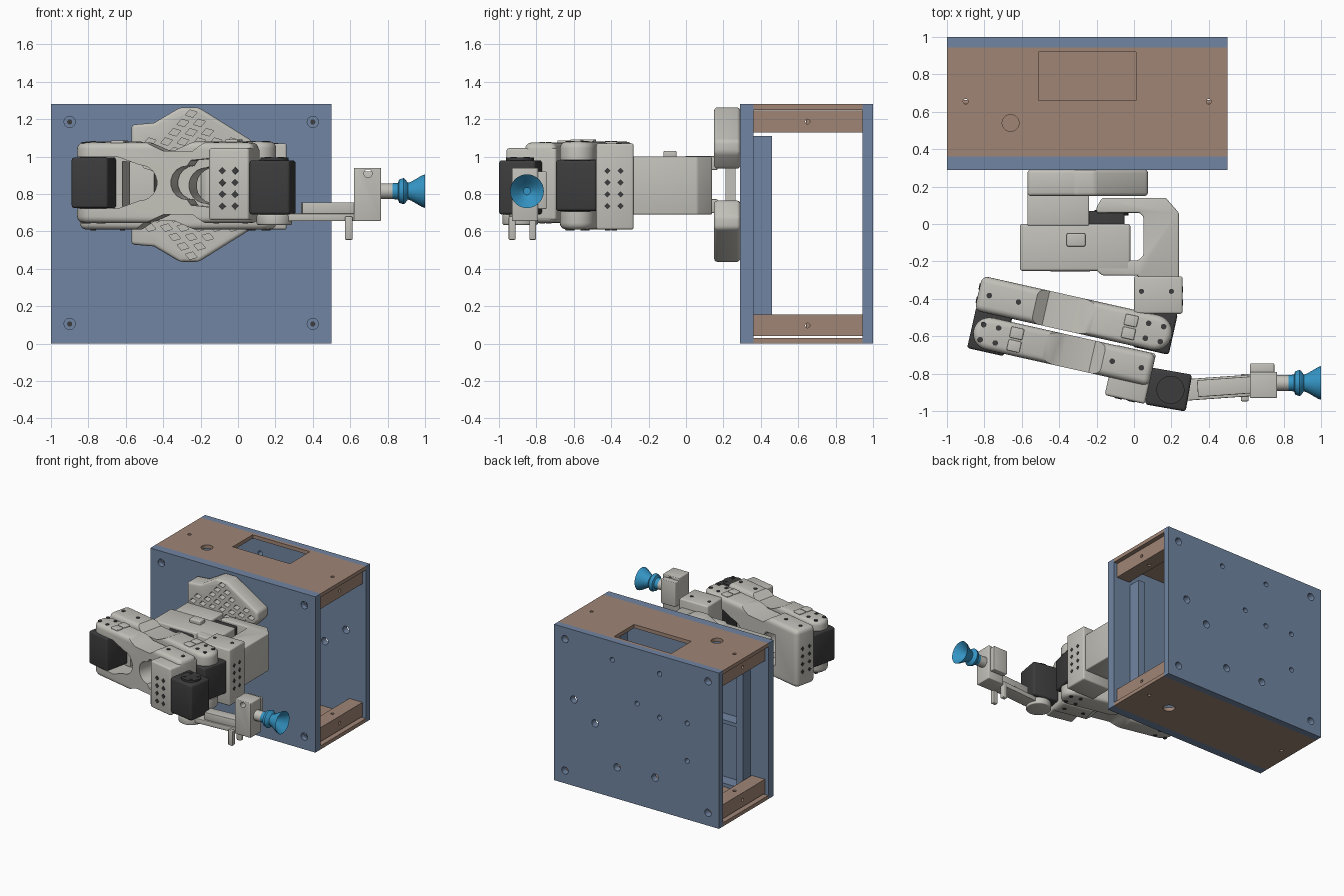
import bpy, bmesh, math
from mathutils import Matrix, Vector

if "Cube" in bpy.data.objects:
    bpy.data.objects.remove(bpy.data.objects["Cube"])

def material(name, rgb):
    m = bpy.data.materials.new(name)
    m.diffuse_color = (*rgb, 1)
    m.use_nodes = True
    m.node_tree.nodes["Principled BSDF"].inputs["Base Color"].default_value = m.diffuse_color
    return m

BLUE = material("slate_blue", (0.165, 0.235, 0.36))
BROWN = material("tan_brown", (0.35, 0.235, 0.18))
GREY = material("light_grey", (0.54, 0.53, 0.485))
DARK = material("charcoal", (0.045, 0.045, 0.047))
CUP = material("cup_blue", (0.035, 0.30, 0.56))
I = Matrix.Identity(4)

def frame(x, y, deg, z=0):
    return Matrix.Translation((x, y, z)) @ Matrix.Rotation(math.radians(deg), 4, 'Z')

def apply_mods(o):
    dg = bpy.context.evaluated_depsgraph_get()
    me = bpy.data.meshes.new_from_object(o.evaluated_get(dg))
    o.modifiers.clear()
    o.data = me

def finish(name, bm, mat, mw=I, bevel=0, seg=3):
    bmesh.ops.recalc_face_normals(bm, faces=bm.faces)
    me = bpy.data.meshes.new(name)
    bm.to_mesh(me)
    bm.free()
    o = bpy.data.objects.new(name, me)
    bpy.context.collection.objects.link(o)
    me.materials.append(mat)
    o.matrix_world = mw
    if bevel:
        b = o.modifiers.new("bevel", 'BEVEL')
        b.width, b.segments, b.limit_method = bevel, seg, 'ANGLE'
        bpy.context.view_layer.update()
        apply_mods(o)
    return o

def add_prism(bm, pts, axis, lo, hi):
    # pts are (x,z) for axis y, (x,y) for axis z, (y,z) for axis x
    put = {'x': lambda a, b, t: (t, a, b), 'y': lambda a, b, t: (a, t, b), 'z': lambda a, b, t: (a, b, t)}[axis]
    A = [bm.verts.new(put(a, b, lo)) for a, b in pts]
    B = [bm.verts.new(put(a, b, hi)) for a, b in pts]
    bm.faces.new(A[::-1])
    bm.faces.new(B)
    for i in range(len(pts)):
        j = (i + 1) % len(pts)
        bm.faces.new((A[i], A[j], B[j], B[i]))

def prism(name, pts, axis, lo, hi, mat, mw=I, bevel=0, seg=3):
    bm = bmesh.new()
    add_prism(bm, pts, axis, lo, hi)
    return finish(name, bm, mat, mw, bevel, seg)

def rect(x0, x1, y0, y1):
    return [(x0, y0), (x1, y0), (x1, y1), (x0, y1)]

def box(name, x, y, z, mat, mw=I, bevel=0):
    return prism(name, rect(*x, *y), 'z', *z, mat, mw, bevel)

def circle(cx, cy, r, n=20, a0=0, a1=360):
    full = a1 - a0 == 360
    return [(cx + r * math.cos(math.radians(a0 + (a1 - a0) * i / (n if full else n - 1))),
             cy + r * math.sin(math.radians(a0 + (a1 - a0) * i / (n if full else n - 1)))) for i in range(n)]

def cut(o, shapes):
    # shapes: list of (points, axis, low, high) in the local frame of the object
    bm = bmesh.new()
    for s in shapes:
        add_prism(bm, *s)
    c = finish("cutter", bm, o.data.materials[0], o.matrix_world.copy())
    m = o.modifiers.new("cut", 'BOOLEAN')
    m.operation, m.object, m.solver = 'DIFFERENCE', c, 'EXACT'
    bpy.context.view_layer.update()
    apply_mods(o)
    bpy.data.objects.remove(c)

def plates(name, shapes, mw=I):
    bm = bmesh.new()
    for s in shapes:
        add_prism(bm, *s)
    return finish(name, bm, DARK, mw)

# ---- cabinet panels with screw holes
corners = [(x, z) for x in (-0.9, 0.4) for z in (0.105, 1.185)]
front = box("front_panel", (-1, 0.5), (0.29, 0.36), (0, 1.28), BLUE)
cut(front, [(circle(x, z, 0.03), 'y', 0.28, 0.33) for x, z in corners])
plates("front_screws", [(circle(x, z, 0.014, 12), 'y', 0.322, 0.33) for x, z in corners])
back = box("back_panel", (-1, 0.5), (0.945, 1), (0, 1.28), BLUE)
small = [(-.03, 1.13), (-.46, 1.13), (-.255, .83), (-.46, .77), (-.71, .79), (-.71, .48)]
large = corners + [(.32, .71), (.127, .566), (-.073, .258), (-.418, .265)]
cut(back, [(circle(x, z, r, 16), 'y', 0.9, 1.1) for r, pts in ((0.02, small), (0.03, large)) for x, z in pts])
screws = [(circle(x, 0.655, 0.014, 12), 'z', -1, 2) for x in (-0.9, 0.4)]
top = box("top_panel", (-1, 0.5), (0.36, 0.945), (1.25, 1.28), BROWN)
cut(top, screws + [(circle(-0.66, 0.54, 0.045, 28), 'z', 1, 2), (rect(-0.51, 0.01, 0.66, 0.92), 'z', 1, 2)])
bottom = box("bottom_panel", (-1, 0.5), (0.36, 0.945), (0, 0.03), BROWN)
cut(bottom, screws + [(circle(0.16, 0.6, 0.045, 28), 'z', -1, 1)])
# ---- cabinet inner bars, posts and shelves
for side, x0, x1 in (("left", -0.97, -0.85), ("right", 0.35, 0.47)):
    for lvl, z in (("lower", 0.04), ("upper", 1.13)):
        bar = box(f"{side}_{lvl}_bar", (x0, x1), (0.36, 0.945), (z, z + 0.115), BROWN)
        cut(bar, [(circle(0.65, z + 0.057, 0.013, 12), 'x', -2, 2)] + screws)
for side, x in (("left", -0.84), ("right", 0.28)):
    box(f"{side}_post", (x, x + 0.06), (0.36, 0.46), (0.04, 1.11), BLUE)
for i, z in enumerate((0.05, 0.57, 1.08)):
    box(f"shelf_{i}", (-0.78, -0.55), (0.36, 0.46), (z, z + 0.03), BLUE)

# ---- perforated mounting plates, mirrored above and below the arm
ZC = 0.85
outline = [(-0.57, 0.085), (0.0, 0.085), (0.075, 0.17), (0.075, 0.235), (-0.21, 0.413), (-0.31, 0.413), (-0.45, 0.33), (-0.57, 0.32)]
for nm, s in (("upper", 1), ("lower", -1)):
    p = prism(f"{nm}_mount_plate", [(x, ZC + s * z) for x, z in outline], 'y', 0.15, 0.29, GREY, I, 0.018)
    holes = []
    for i in range(-4, 5):
        for j in range(1, 7):
            x, z = -0.25 + i * 0.088 + (j % 2) * 0.044, 0.08 + j * 0.05
            if abs(x + 0.25) < min(0.265, (0.385 - z) * 1.55):
                holes.append(([(x + a, ZC + s * (z + b)) for a, b in ((-.032, -.008), (.008, -.02), (.032, .008), (-.008, .02))], 'y', 0, 0.289))
    cut(p, holes)
    z = ZC + s * 0.115
    box(f"{nm}_base_bracket", (-0.57, -0.24), (-0.01, 0.17), (z - 0.037, z + 0.037), GREY, I, 0.008)
box("mount_column", (-0.5, -0.1), (0.21, 0.265), (0.75, 0.95), GREY)

# ---- base joint: holder, motor and swinging yoke
box("base_motor_holder", (-0.61, -0.02), (-0.25, 0.0), (0.69, 1.0), GREY, I, 0.012)
box("base_holder_clip", (-0.36, -0.26), (-0.12, -0.05), (0.99, 1.03), GREY, I, 0.008)
box("base_motor", (-0.3, -0.05), (-0.19, 0.07), (0.71, 0.98), DARK, I, 0.012)
box("base_motor_tail", (-0.45, -0.23), (-0.255, -0.2), (0.71, 0.98), DARK, I, 0.01)
yoke = [(-0.2, 0.09), (-0.17, 0.14), (0.17, 0.14), (0.24, 0.06), (0.24, -0.29), (0.03, -0.29), (0.02, -0.275),
        (-0.17, -0.275), (-0.2, -0.25), (-0.2, -0.195), (0.02, -0.195), (0.05, -0.17), (0.05, 0.04), (0.03, 0.06), (-0.2, 0.06)]
prism("yoke", yoke, 'z', 0.69, 1.0, GREY, I, 0.012)
for y in (-0.2, 0.045):
    prism(f"yoke_hub_{'front' if y < 0 else 'back'}", circle(-0.12, 0.845, 0.09, 28), 'y', y, y + 0.03, DARK)

# ---- shoulder holder and motor
box("shoulder_holder", (0.0, 0.26), (-0.48, -0.28), (0.61, 1.07), GREY, I, 0.012)
def diamonds(c0, dc, r):
    return [[(c0 + i * dc, 0.735 + j * 0.063 - r), (c0 + i * dc + r, 0.735 + j * 0.063), (c0 + i * dc, 0.735 + j * 0.063 + r),
             (c0 + i * dc - r, 0.735 + j * 0.063)] for i in range(2) for j in range(4)]
plates("shoulder_holder_slots", [(d, 'x', 0.255, 0.263) for d in diamonds(-0.42, 0.07, 0.017)])
plates("shoulder_top_screws", [(circle(x, -0.36, 0.014, 12), 'z', 1.065, 1.073) for x in (0.04, 0.2)])

# ---- forked links: rounded fork at one end, solid motor holder at the other
def link(name, mw, L, w, H, f):
    h = L / 2
    pts = circle(h - w / 2, 0, w / 2, 14, -90, 90) + [(-h, w / 2), (-h, -w / 2)]
    o = prism(name, [(f * x, y) for x, y in pts], 'z', -H, H, GREY, mw, 0.035, 4)
    fork = [(h + 0.1, 0.138), (h - 0.24, 0.138)] + circle(h - 0.36, 0, 0.095, 12, 90, 270) + [(h - 0.24, -0.138), (h + 0.1, -0.138)]
    slot = [(-h + 0.24, -0.13), (-h + 0.34, -0.12)] + circle(-h + 0.36, 0, 0.09, 10, -90, 90) + [(-h + 0.34, 0.12), (-h + 0.24, 0.13)]
    waist = [[(0.16, s * 0.3), (0.1, s * H), (0.0, s * (H - 0.045)), (-0.16, s * (H - 0.045)), (-0.22, s * H), (-0.24, s * 0.3)] for s in (1, -1)]
    cut(o, [([(f * x, z) for x, z in p], 'y', -0.3, 0.3) for p in [fork, slot] + waist])
    # screws around the pivot and cable clips
    dots = circle(f * (h - w / 2), 0, 0.058, 4, 45, 405) + [(-f * (h - 0.06), 0.0), (-f * (h - 0.22), 0.0)]
    plates(name + "_screws", [(circle(x, y, 0.015, 12), 'z', s * H - 0.004, s * H + 0.004) for x, y in dots for s in (1, -1)], mw)
    for y in (-0.035, 0.035):
        box(f"{name}_clip_{'a' if y < 0 else 'b'}", (f * (h - 0.23) - 0.035, f * (h - 0.23) + 0.035),
            (y - 0.03, y + 0.03), (H - 0.01, H + 0.012), GREY, mw, 0.006)
    box(name + "_motor", (f * (h - w / 2) - 0.1, f * (h - w / 2) + 0.1), (-0.1, 0.125), (-0.135, 0.135), DARK, mw, 0.014)
    for s in (1, -1):
        prism(f"{name}_hub_{'top' if s > 0 else 'bottom'}", circle(f * (h - w / 2), 0, 0.07, 24), 'z', s * 0.13, s * 0.16, DARK, mw)

A = -12.6
upper = frame(-0.315, -0.485, A, 0.845)
fore = frame(-0.38, -0.675, A, 0.86)
link("upper_arm", upper, 1.06, 0.19, 0.235, 1)
link("forearm", fore, 0.98, 0.175, 0.215, -1)
plates("upper_arm_slots", [([(y, z - 0.845) for y, z in d], 'x', -0.534, -0.527) for d in diamonds(-0.035, 0.07, 0.017)], upper)

# ---- wrist holder and motor
box("wrist_holder", (0.27, 0.49), (-0.185, 0.09), (-0.2, 0.185), GREY, fore, 0.014)
plates("wrist_holder_slots", [([(x, z - 0.86) for x, z in d], 'y', -0.189, -0.182) for d in diamonds(0.345, 0.07, 0.02)], fore)
box("wrist_holder_clip", (0.36, 0.43), (-0.02, 0.06), (0.18, 0.2), GREY, fore, 0.006)
wrist = frame(0.185, -0.885, -10)
box("wrist_motor", (-0.11, 0.11), (-0.1, 0.1), (0.69, 0.98), DARK, wrist, 0.016)
prism("wrist_hub", circle(0.01, 0, 0.075, 28), 'z', 0.97, 0.995, DARK, wrist)
plates("wrist_hub_screws", [(circle(x, y, 0.012, 10), 'z', 0.99, 0.999) for x, y in circle(0.01, 0, 0.05, 4, 45, 405)], wrist)
prism("wrist_disc", circle(0.01, 0, 0.095, 28), 'z', 0.635, 0.69, GREY, wrist, 0.008)

# ---- tool arm, clamp block and pegs
tool = frame(0.2, -0.89, 4)
box("tool_bar", (0.0, 0.43), (-0.06, 0.055), (0.655, 0.695), GREY, tool, 0.005)
box("tool_rail", (0.14, 0.43), (-0.045, 0.045), (0.69, 0.755), GREY, tool, 0.005)
clamp = box("tool_clamp", (0.62, 0.765), (-0.93, -0.79), (0.655, 0.94), GREY, I, 0.006)
cut(clamp, [(circle(0.695, 0.91, 0.022, 18), 'y', -1.1, -0.5)])
box("clamp_ear", (0.62, 0.75), (-0.8, -0.745), (0.72, 0.92), GREY, I, 0.006)
for nm, y in (("front", -0.93), ("back", -0.82)):
    box(f"{nm}_peg", (0.572, 0.612), (y - 0.018, y + 0.018), (0.555, 0.68), GREY, I, 0.006)

# ---- nozzle and bellows suction cup turned around the x axis
def lathe(name, prof, mat, n=36):
    bm = bmesh.new()
    rings = [[bm.verts.new((x, -0.85 + y, 0.815 + z)) for y, z in circle(0, 0, r, n)] for x, r in prof]
    for a, b in zip(rings, rings[1:]):
        for i in range(n):
            bm.faces.new((a[i], a[(i + 1) % n], b[(i + 1) % n], b[i]))
    bm.faces.new(rings[0])
    bm.faces.new(rings[-1])
    return finish(name, bm, mat)

lathe("nozzle", [(0.76, 0.042), (0.832, 0.042), (0.84, 0.034)], GREY)
lathe("suction_cup", [(0.825, 0.042), (0.855, 0.045), (0.862, 0.062), (0.885, 0.07), (0.892, 0.066), (0.908, 0.045), (0.925, 0.05),
                      (0.985, 0.085), (1.0, 0.09), (0.995, 0.084), (0.94, 0.045), (0.92, 0.02)], CUP)

# ---- smooth the rounded parts, keep edges crisp
bpy.ops.object.select_all(action='SELECT')
bpy.context.view_layer.objects.active = bpy.data.objects["suction_cup"]
bpy.ops.object.shade_smooth_by_angle(angle=math.radians(32))
